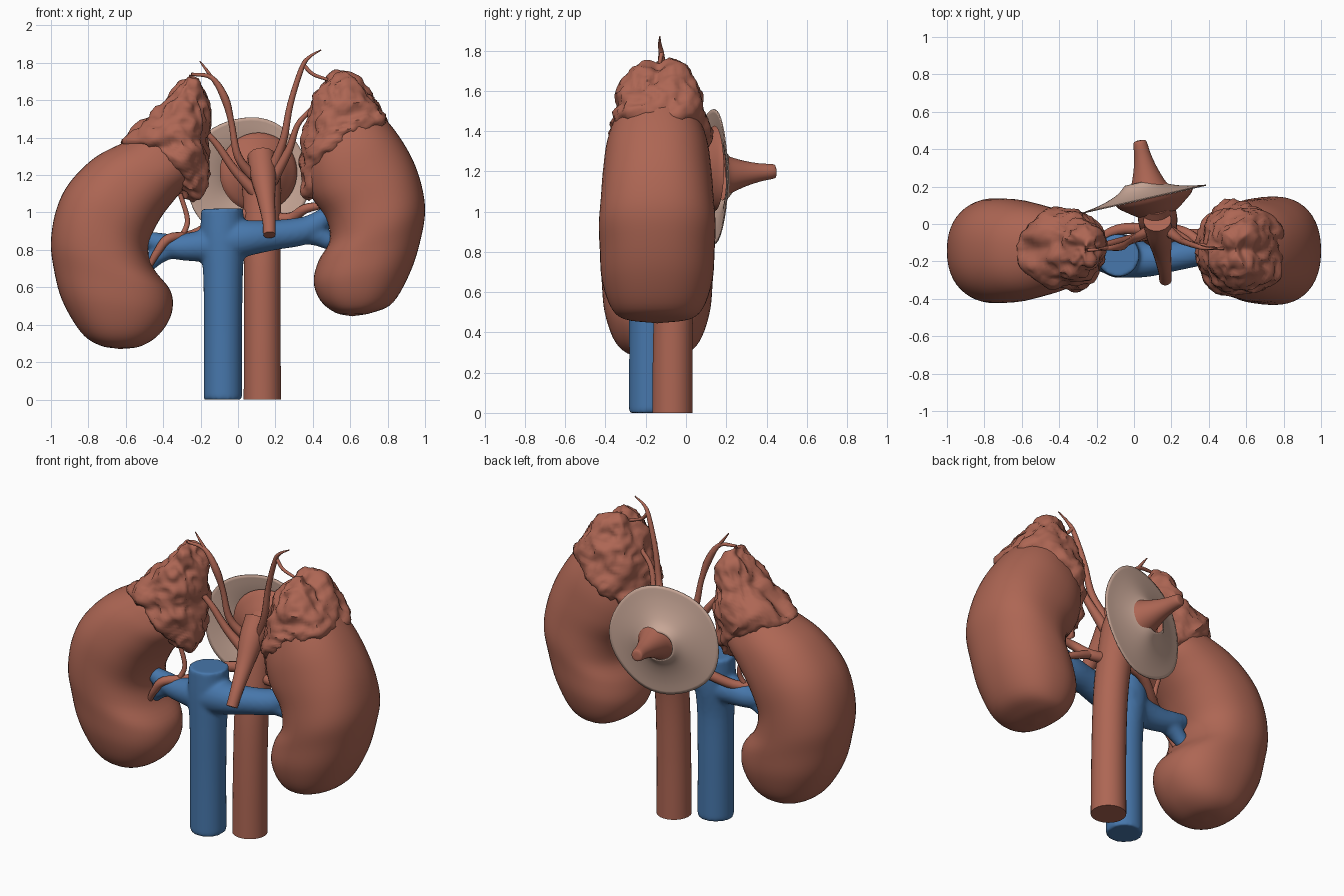
import bpy, bmesh, math
from mathutils import Vector, noise


def material(name, colour):
    m = bpy.data.materials.new(name)
    m.diffuse_color = (*colour, 1)
    return m


RED = material("tissue_red", (0.42, 0.133, 0.088))
BLUE = material("vein_blue", (0.063, 0.185, 0.41))
BEIGE = material("membrane_beige", (0.60, 0.40, 0.32))


def spline(rows, n):
    """Catmull-Rom interpolation of equal-length rows of numbers."""
    rows = [Vector(r) for r in rows]
    ext = [rows[0] * 2 - rows[1]] + rows + [rows[-1] * 2 - rows[-2]]
    out = []
    for a, b, c, d in zip(ext, ext[1:], ext[2:], ext[3:]):
        for k in range(n):
            t = k / n
            out.append(0.5 * (2 * b + (c - a) * t + (2 * a - 5 * b + 4 * c - d) * t * t
                              + (3 * b - a - 3 * c + d) * t ** 3))
    return out + [rows[-1]]


def skin(bm, rings, caps=True):
    vs = [[bm.verts.new(p) for p in r] for r in rings]
    n = len(vs[0])
    for a, b in zip(vs, vs[1:]):
        for i in range(n):
            j = (i + 1) % n
            bm.faces.new((a[i], a[j], b[j], b[i]))
    if caps:
        bm.faces.new(vs[0][::-1])
        bm.faces.new(vs[-1])


def finish(bm, name, mat, angle=50):
    bmesh.ops.remove_doubles(bm, verts=bm.verts, dist=0.0004)
    bmesh.ops.recalc_face_normals(bm, faces=bm.faces)
    me = bpy.data.meshes.new(name)
    bm.to_mesh(me)
    bm.free()
    ob = bpy.data.objects.new(name, me)
    bpy.context.collection.objects.link(ob)
    me.materials.append(mat)
    bpy.ops.object.select_all(action='DESELECT')
    ob.select_set(True)
    bpy.context.view_layer.objects.active = ob
    bpy.ops.object.shade_smooth_by_angle(angle=math.radians(angle))
    return ob


def tubes(name, mat, paths, sides=16, n=5):
    """Round tubes through (x, y, z, radius) points."""
    bm = bmesh.new()
    for path in paths:
        pts = spline(path, n)
        pos = [p.to_3d() for p in pts]
        u = Vector((1, 0.3, 0.1))
        rings = []
        for i, p in enumerate(pos):
            t = (pos[min(i + 1, len(pos) - 1)] - pos[max(i - 1, 0)]).normalized()
            u = (u - t * u.dot(t)).normalized()
            v = t.cross(u)
            r = max(pts[i][3], 0.002)
            rings.append([p + (u * math.cos(a) + v * math.sin(a)) * r
                          for a in (2 * math.pi * k / sides for k in range(sides))])
        skin(bm, rings)
    return finish(bm, name, mat)


def spow(c, p):
    return math.copysign(abs(c) ** p, c)


def loft(stations, yc, sides, n, p):
    """Rings between outer (x, z) and inner (x, z) outline points, with half depth in y."""
    bm = bmesh.new()
    rings = []
    for xo, zo, xi, zi, d in spline(stations, n):
        c, h = Vector(((xo + xi) / 2, yc, (zo + zi) / 2)), Vector(((xo - xi) / 2, 0, (zo - zi) / 2))
        rings.append([c + h * spow(math.cos(a), p) + Vector((0, max(d, 0) * spow(math.sin(a), p), 0))
                      for a in (2 * math.pi * k / sides for k in range(sides))])
    skin(bm, rings, caps=False)
    return bm


# Kidneys: outer and inner outline with depth, lower pole to upper pole
left_kidney = [(-.63, .27, -.63, .27, 0), (-.74, .29, -.52, .285, .13), (-.84, .36, -.42, .35, .21),
               (-.94, .53, -.355, .46, .26), (-.985, .70, -.36, .58, .275), (-1.0, .85, -.45, .70, .28),
               (-.97, 1.02, -.48, .82, .28), (-.90, 1.16, -.42, .96, .275), (-.77, 1.29, -.33, 1.08, .25),
               (-.62, 1.37, -.24, 1.19, .21), (-.47, 1.43, -.24, 1.32, .14), (-.35, 1.43, -.35, 1.43, 0)]
right_kidney = [(.61, .445, .61, .445, 0), (.72, .465, .52, .465, .16), (.83, .52, .44, .53, .23),
                (.925, .69, .405, .63, .275), (.98, .87, .43, .74, .285), (1.0, 1.02, .49, .85, .29),
                (.975, 1.17, .47, .97, .28), (.92, 1.31, .39, 1.09, .27), (.83, 1.45, .36, 1.22, .25),
                (.72, 1.57, .37, 1.37, .20), (.62, 1.64, .42, 1.52, .13), (.52, 1.63, .52, 1.63, 0)]
for name, st in (("left_kidney", left_kidney), ("right_kidney", right_kidney)):
    finish(loft(st, -.143, 48, 5, .88), name, RED, 80)

# Adrenal glands: crumpled caps on the upper poles
left_adrenal = [(-.24, 1.06, -.24, 1.06, 0), (-.30, 1.11, -.19, 1.09, .09), (-.40, 1.23, -.165, 1.19, .17),
                (-.52, 1.32, -.16, 1.3, .205), (-.62, 1.39, -.16, 1.41, .20), (-.48, 1.51, -.165, 1.51, .17),
                (-.38, 1.62, -.17, 1.61, .13), (-.31, 1.71, -.20, 1.7, .08), (-.26, 1.76, -.26, 1.76, 0)]
right_adrenal = [(.38, 1.06, .38, 1.06, 0), (.45, 1.13, .345, 1.1, .09), (.52, 1.25, .34, 1.2, .17),
                 (.66, 1.38, .345, 1.32, .235), (.79, 1.47, .355, 1.42, .245), (.77, 1.56, .375, 1.53, .22),
                 (.70, 1.66, .42, 1.63, .17), (.62, 1.735, .47, 1.72, .11), (.54, 1.765, .54, 1.765, 0)]
for name, st in (("left_adrenal_gland", left_adrenal), ("right_adrenal_gland", right_adrenal)):
    bm = loft(st, -.135, 72, 7, .95)
    bmesh.ops.remove_doubles(bm, verts=bm.verts, dist=.0004)
    bmesh.ops.recalc_face_normals(bm, faces=bm.faces)
    bm.normal_update()
    moves = []
    for v in bm.verts:
        folds = .035 * noise.noise(v.co * 9) + .035 * (.28 - abs(noise.noise(v.co * 16)))
        groove = .035 * math.exp(-((v.co.y + .135) / .045) ** 2)
        moves.append(v.normal * (folds - groove * max(v.normal.z, 0)))
    for v, m in zip(bm.verts, moves):
        v.co += m
    finish(bm, name, RED, 60)

# Vena cava with renal veins, fused into one smooth skin
veins = tubes("vena_cava_and_renal_veins", BLUE, [
    [(-.08, -.18, 0, .104), (-.08, -.18, .35, .103), (-.08, -.18, .65, .106),
     (-.083, -.17, .85, .118), (-.085, -.168, 1.02, .113)],
    [(-.09, -.17, .83, .11), (-.2, -.165, .82, .085), (-.32, -.155, .815, .068),
     (-.40, -.15, .83, .06), (-.49, -.145, .86, .042)],
    [(-.36, -.155, .81, .055), (-.43, -.15, .77, .048), (-.49, -.145, .71, .038)],
    [(-.07, -.17, .85, .12), (.06, -.19, .865, .095), (.2, -.175, .88, .08),
     (.34, -.15, .90, .075), (.42, -.14, .94, .062), (.49, -.135, 1.0, .045)],
    [(.34, -.15, .90, .07), (.42, -.14, .88, .058), (.5, -.135, .84, .045)],
], sides=28)
rm = veins.modifiers.new("fuse", 'REMESH')
rm.mode, rm.voxel_size, rm.use_smooth_shade = 'VOXEL', .012, True
sm = veins.modifiers.new("soften", 'SMOOTH')
sm.factor, sm.iterations = .5, 5

# Aorta and its front branch stub
tubes("aorta", RED, [
    [(.13, -.068, 0, .1), (.13, -.065, .4, .098), (.13, -.05, .75, .098),
     (.13, -.01, 1.0, .1), (.125, .04, 1.17, .105), (.115, .12, 1.27, .09)]], sides=32)
tubes("front_artery_stub", RED, [
    [(.125, .02, 1.30, .075), (.135, -.06, 1.2, .07), (.15, -.15, 1.08, .05),
     (.165, -.25, .96, .036), (.168, -.30, .88, .033)]])

# Small arteries to glands and kidneys on each side
left_arteries = [
    [(.09, -.03, 1.18, .03), (.0, -.08, 1.30, .022), (-.035, -.10, 1.48, .017), (-.07, -.12, 1.61, .022),
     (-.14, -.13, 1.72, .013), (-.25, -.14, 1.74, .008)],
    [(-.10, -.12, 1.66, .012), (-.16, -.13, 1.75, .009), (-.205, -.13, 1.81, .003)],
    [(.1, -.05, 1.1, .035), (-.02, -.08, 1.23, .024), (-.11, -.1, 1.36, .019), (-.2, -.12, 1.46, .013)],
    [(.1, -.03, 1.0, .035), (-.08, -.03, .96, .03), (-.24, -.12, .88, .028), (-.37, -.2, .86, .026),
     (-.43, -.21, .79, .022), (-.47, -.2, .72, .016)],
    [(-.3, -.16, .87, .016), (-.27, -.14, .96, .014), (-.31, -.14, 1.1, .013)]]
right_arteries = [
    [(.16, -.02, 1.18, .035), (.24, -.08, 1.38, .022), (.28, -.1, 1.58, .017), (.34, -.12, 1.77, .014),
     (.38, -.13, 1.83, .009), (.445, -.13, 1.87, .003)],
    [(.17, -.03, 1.15, .035), (.27, -.08, 1.33, .022), (.32, -.11, 1.47, .015), (.40, -.12, 1.56, .012)],
    [(.35, -.12, 1.79, .011), (.40, -.13, 1.74, .01), (.48, -.13, 1.71, .008)],
    [(.16, -.02, .97, .035), (.28, -.05, .97, .03), (.36, -.1, 1.02, .026), (.46, -.11, 1.04, .018)],
    [(.28, -.05, .97, .025), (.38, -.05, .93, .022), (.5, -.07, .88, .018)]]
tubes("left_small_arteries", RED, left_arteries, sides=10)
tubes("right_small_arteries", RED, right_arteries, sides=10)


# Diaphragm patch behind the aorta: lathed sheet, front dome and rear cone
def lathe(name, mat, profile, centre, axis, sides=48, wobble=0):
    q = Vector((0, 0, 1)).rotation_difference(Vector(axis))
    bm = bmesh.new()
    rings = []
    for r, s in spline(profile, 4):
        rings.append([Vector(centre) + q @ Vector((
            r * (1 + wobble * math.sin(5 * a)) * math.cos(a),
            r * (1 + wobble * math.sin(5 * a)) * math.sin(a), s))
            for a in (2 * math.pi * k / sides for k in range(sides))])
    skin(bm, rings, caps=False)
    return finish(bm, name, mat)


AXIS = (-.22, .975, 0)
sheet = lathe("diaphragm_sheet", BEIGE, [(.335, 0), (.26, .012), (.19, .03), (.13, .055), (.085, .09)],
              (.055, .133, 1.175), AXIS, wobble=.012)
sol = sheet.modifiers.new("thickness", 'SOLIDIFY')
sol.thickness, sol.offset = .006, 0
lathe("front_dome", RED, [(.212, .004), (.195, -.018), (.16, -.045), (.11, -.08), (.06, -.1), (0, -.105)],
      (.11, .138, 1.215), AXIS)
lathe("rear_cone", RED, [(.125, .0), (.1, .03), (.08, .075), (.06, .135), (.045, .2), (.036, .265),
                         (.025, .278), (0, .28)],
      (.083, .173, 1.18), (-.19, .978, .075))
